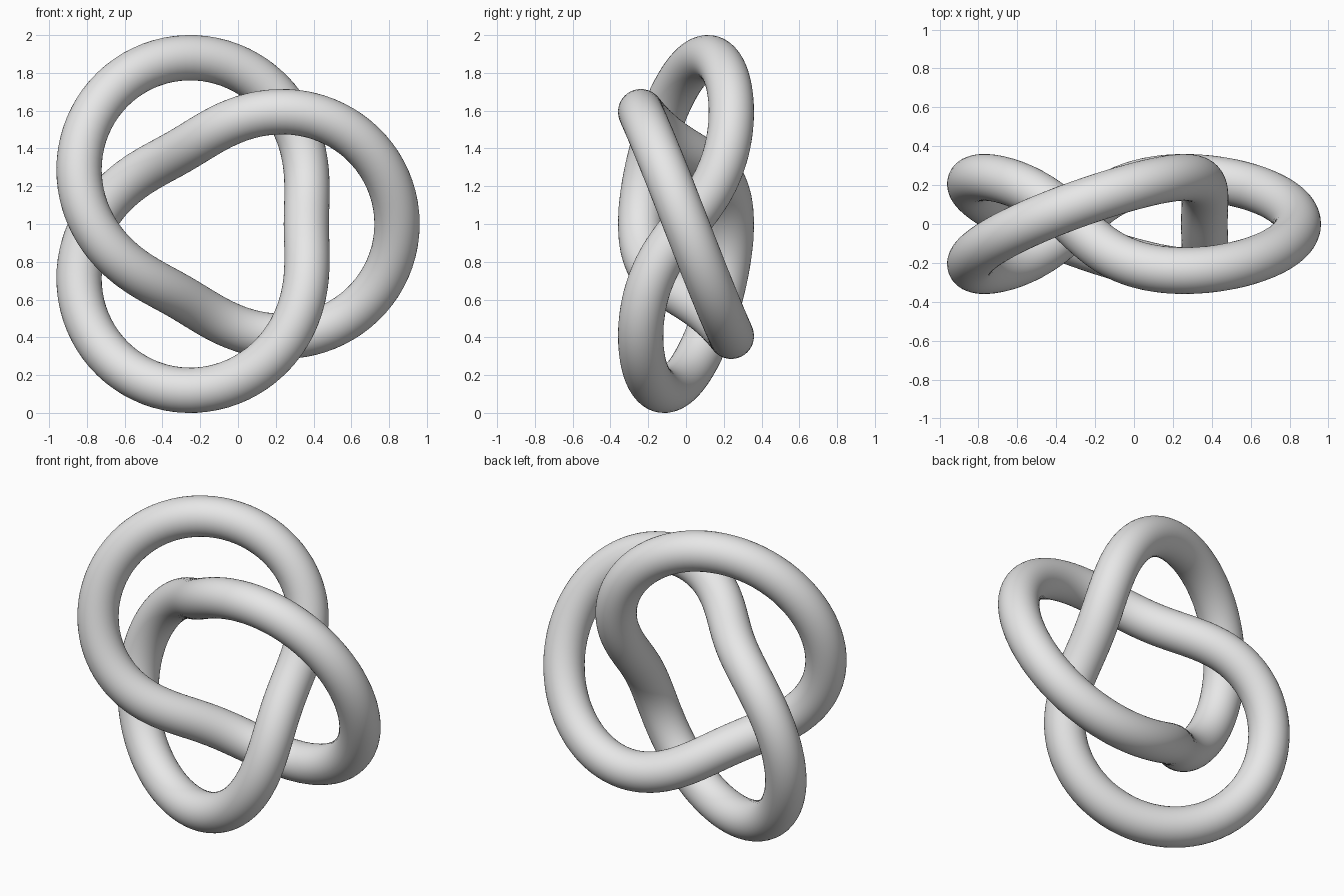
import bpy, bmesh, math
from mathutils import Vector

if "Cube" in bpy.data.objects:
    bpy.data.objects.remove(bpy.data.objects["Cube"])

RING_R, WIND_R, TUBE_R = 0.686, 0.24, 0.12   # torus radius, winding radius, tube radius
CENTRE = Vector((-0.084, 0, 1))
STEPS, SIDES = 240, 32


def centreline(a):
    """Point of a trefoil that goes twice round the ring and three times round its core."""
    rho = RING_R + WIND_R * math.cos(1.5 * a)
    return CENTRE + Vector((rho * math.cos(a), -WIND_R * math.sin(1.5 * a), rho * math.sin(a)))


def section(a):
    """Circle of points across the tube, framed by the torus normal."""
    p = centreline(a)
    tangent = (centreline(a + 1e-3) - centreline(a - 1e-3)).normalized()
    core = CENTRE + Vector((RING_R * math.cos(a), 0, RING_R * math.sin(a)))
    side = tangent.cross(p - core).normalized()
    out = side.cross(tangent)
    for j in range(SIDES):
        b = 2 * math.pi * j / SIDES
        yield p + TUBE_R * (math.cos(b) * out + math.sin(b) * side)


# Knot tube: rings swept along the closed centreline and bridged with quads
bm = bmesh.new()
rings = [[bm.verts.new(v) for v in section(4 * math.pi * i / STEPS)] for i in range(STEPS)]
for i, ring in enumerate(rings):
    nxt = rings[(i + 1) % STEPS]
    for j in range(SIDES):
        k = (j + 1) % SIDES
        bm.faces.new((ring[j], ring[k], nxt[k], nxt[j])).smooth = True
bmesh.ops.recalc_face_normals(bm, faces=bm.faces[:])

mesh = bpy.data.meshes.new("knot_tube")
bm.to_mesh(mesh)
bm.free()
knot = bpy.data.objects.new("knot_tube", mesh)
bpy.context.collection.objects.link(knot)

# Plain light grey
grey = bpy.data.materials.new("light_grey")
grey.diffuse_color = (0.8, 0.8, 0.8, 1)
grey.use_nodes = True
grey.node_tree.nodes["Principled BSDF"].inputs["Base Color"].default_value = grey.diffuse_color
mesh.materials.append(grey)
